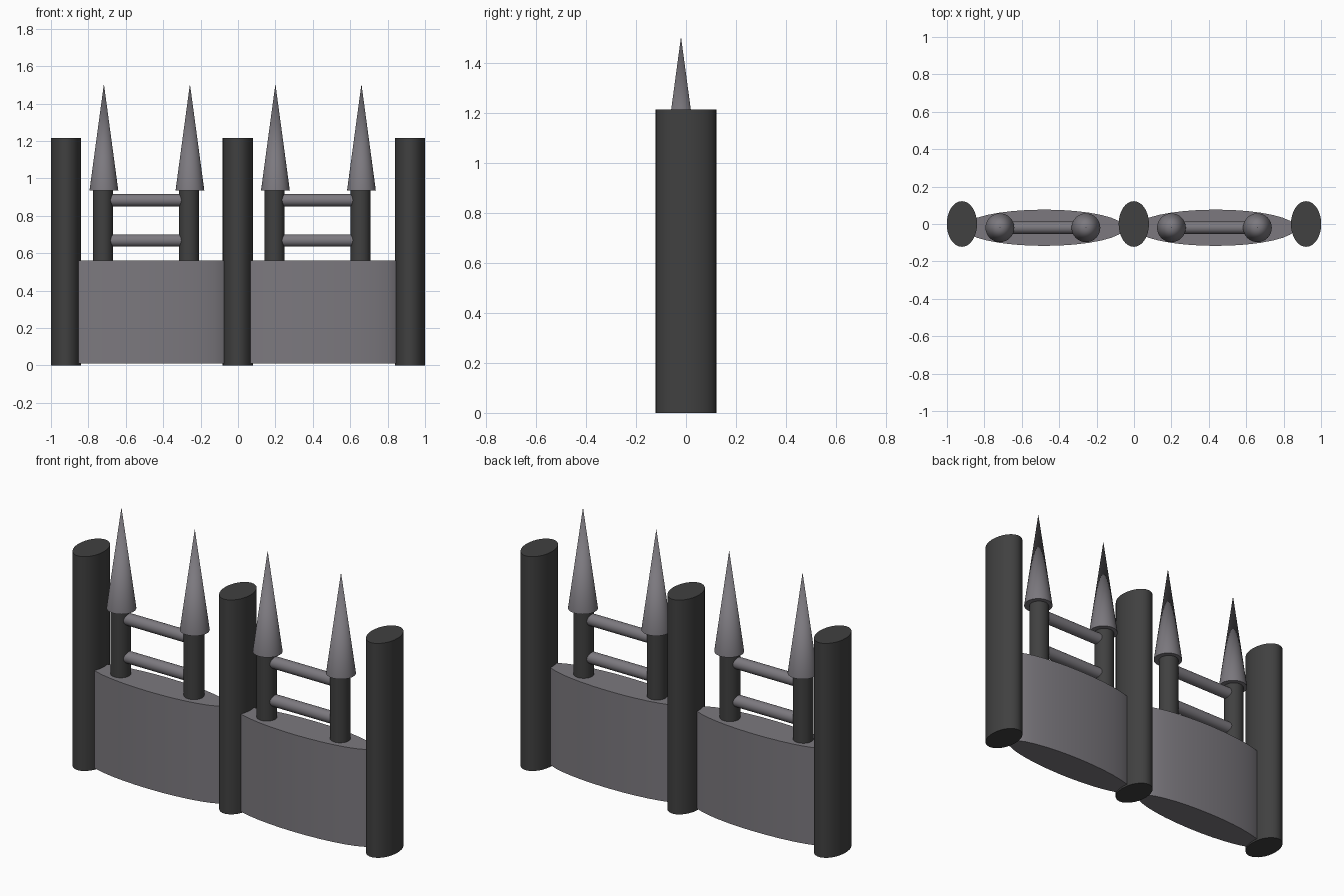
import bpy, math

if "Cube" in bpy.data.objects:
    bpy.data.objects.remove(bpy.data.objects["Cube"])


def material(name, rgb):
    m = bpy.data.materials.new(name)
    m.diffuse_color = (*rgb, 1)
    m.use_nodes = True
    m.node_tree.nodes["Principled BSDF"].inputs["Base Color"].default_value = m.diffuse_color
    return m


dark = material("dark iron", (0.052, 0.052, 0.052))
grey = material("warm grey", (0.2, 0.19, 0.21))


def finish(name, mat):
    ob = bpy.context.object
    ob.name = name
    ob.data.materials.append(mat)
    bpy.ops.object.transform_apply(location=False, rotation=True, scale=True)
    bpy.ops.object.shade_smooth_by_angle(angle=math.radians(30))


def column(name, mat, x, y, z0, z1, rx, ry):
    """Upright elliptical cylinder from z0 to z1."""
    bpy.ops.mesh.primitive_cylinder_add(vertices=32, radius=1, depth=z1 - z0,
                                        location=(x, y, (z0 + z1) / 2))
    bpy.context.object.scale = (rx, ry, 1)
    finish(name, mat)


Y = -0.02  # fence line sits slightly forward of the main posts

# Three tall oval posts
for x in (-0.92, -0.001, 0.92):
    column("main_post", dark, x, 0, 0, 1.215, 0.081, 0.122)

for cx in (-0.48, 0.437):
    # Low curved wall
    column("wall_panel", grey, cx, Y, 0.01, 0.562, 0.43, 0.097)
    px = (cx - 0.242, cx + 0.218)
    for x in px:
        # Short post with pointed spire
        column("short_post", dark, x, Y, 0.55, 0.94, 0.053, 0.053)
        bpy.ops.mesh.primitive_cone_add(vertices=32, radius1=0.077, radius2=0,
                                        depth=0.57, location=(x + 0.005, Y, 1.22))
        finish("spire", grey)
    # Two horizontal rails
    for z in (0.668, 0.883):
        bpy.ops.mesh.primitive_cylinder_add(
            vertices=32, radius=0.033, depth=px[1] - px[0] - 0.06,
            location=(sum(px) / 2, Y, z), rotation=(0, math.pi / 2, 0))
        finish("rail", grey)
